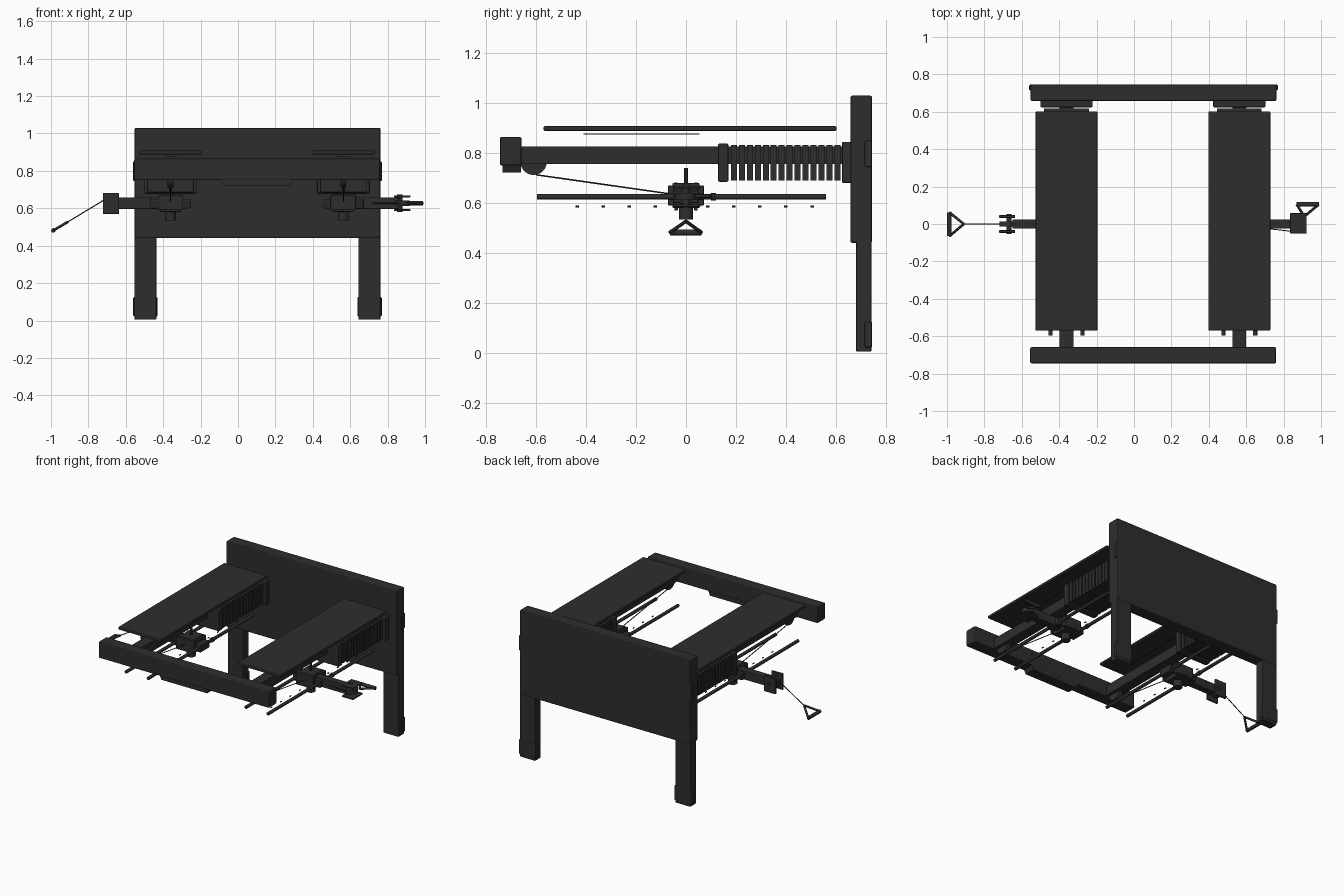
import bpy
import math
from mathutils import Vector

cube = bpy.data.objects.get("Cube")
if cube:
    bpy.data.objects.remove(cube, do_unlink=True)

mat = bpy.data.materials.new("charcoal")
mat.use_nodes = True
COLOUR = (0.027, 0.027, 0.027, 1)
mat.diffuse_color = COLOUR
mat.node_tree.nodes["Principled BSDF"].inputs["Base Color"].default_value = COLOUR


def finish(name, bevel=0.0):
    ob = bpy.context.object
    ob.name = name
    ob.data.materials.append(mat)
    if bevel:
        mod = ob.modifiers.new("Bevel", 'BEVEL')
        mod.width = bevel
        mod.segments = 2
    return ob


def box(name, x, y, z, bevel=0.0):
    """Box from (min, max) pairs on each axis."""
    bpy.ops.mesh.primitive_cube_add(size=1)
    ob = finish(name, bevel)
    for v in ob.data.vertices:
        v.co = [(lo + hi) / 2 + c * (hi - lo) for c, (lo, hi) in zip(v.co, (x, y, z))]
    return ob


def rod(name, a, b, r, sides=12):
    """Cylinder between two points."""
    a, b = Vector(a), Vector(b)
    d = b - a
    bpy.ops.mesh.primitive_cylinder_add(vertices=sides, radius=r, depth=d.length, location=(a + b) / 2)
    ob = finish(name)
    ob.rotation_euler = d.to_track_quat('Z', 'Y').to_euler()
    bpy.ops.object.shade_smooth_by_angle(angle=math.radians(40))
    return ob


def handle(name, apex, end_a, end_b):
    """Triangular pull handle with a thick grip."""
    rod(name + "_strap_a", apex, end_a, 0.007)
    rod(name + "_strap_b", apex, end_b, 0.007)
    rod(name + "_grip", end_a, end_b, 0.012)


MID = 0.104

# Back panel on two legs
box("back_panel", (-0.553, 0.762), (0.658, 0.745), (0.44, 1.03), 0.008)
for side, s in (("right", -1), ("left", 1)):
    def span(inner, outer):
        return sorted((MID + s * inner, MID + s * outer))
    box(side + "_leg", span(0.54, 0.658), (0.68, 0.742), (0.005, 0.5), 0.005)
    box(side + "_foot", span(0.534, 0.665), (0.715, 0.745), (0.022, 0.125), 0.006)
    box(side + "_panel_bracket", span(0.6, 0.665), (0.715, 0.744), (0.745, 0.85), 0.005)

# Front crossbar with hanging display
box("front_bar", (-0.555, 0.76), (-0.745, -0.658), (0.75, 0.865), 0.008)
display = box("display", (-0.09, 0.29), (-0.735, -0.66), (0.722, 0.752))
for v in display.data.vertices:
    if v.co.z < 0.73:
        v.co.x = 0.1 + (v.co.x - 0.1) * 0.93

# Two benches, each with rail, weights and carriage
for side, cx in (("right", -0.361), ("left", 0.563)):
    def wide(h):
        return (cx - h, cx + h)
    box(side + "_bench", wide(0.166), (-0.57, 0.602), (0.888, 0.908), 0.006)
    box(side + "_bench_under_strip", wide(0.04), (-0.41, 0.055), (0.874, 0.878))
    box(side + "_main_rail", wide(0.037), (-0.665, 0.65), (0.757, 0.827))
    box(side + "_wall_mount", wide(0.14), (0.624, 0.665), (0.68, 0.845), 0.006)
    box(side + "_stack_head", wide(0.125), (0.128, 0.17), (0.685, 0.838), 0.006)
    for i in range(14):
        y = 0.18 + i * 0.0318
        box(f"{side}_weight_{i + 1}", wide(0.12), (y, y + 0.024), (0.69, 0.832))
    rod(side + "_front_pulley", (cx - 0.015, -0.61, 0.765), (cx + 0.015, -0.61, 0.765), 0.053, 24)
    rod(side + "_rail_cable", (cx, -0.6, 0.713), (cx, -0.06, 0.636), 0.003, 6)

    # Guide rods and carriage
    for n, off in (("outer", -0.085), ("inner", 0.085)):
        rod(f"{side}_guide_rod_{n}", (cx + off, -0.597, 0.625), (cx + off, 0.56, 0.625), 0.011)
        rod(f"{side}_rod_collar_{n}", (cx + off, 0.1, 0.625), (cx + off, 0.12, 0.625), 0.015)
    for i in range(10):
        y = -0.436 + i * 0.1045
        rod(f"{side}_pin_{i + 1}", (cx, y - 0.007, 0.586), (cx, y + 0.007, 0.586), 0.004, 6)
    s = -1 if cx < 0 else 1
    box(side + "_carriage", wide(0.055), (-0.055, 0.055), (0.58, 0.68), 0.006)
    for k in (-1, 1):
        y = k * 0.06
        box(f"{side}_carriage_plate_{'front' if k < 0 else 'back'}",
            (cx - 0.068, cx + 0.068), (y - 0.012, y + 0.012), (0.59, 0.67), 0.005)
        box(f"{side}_rod_slider_{'a' if k < 0 else 'b'}",
            (cx + k * 0.085 - 0.022, cx + k * 0.085 + 0.022), (-0.05, 0.05), (0.6, 0.65), 0.005)
    rod(side + "_carriage_knob", (cx, 0, 0.535), (cx, 0, 0.585), 0.029, 20)
    rod(side + "_carriage_hook", (cx, 0, 0.68), (cx, 0, 0.74), 0.008, 8)
    tip = -0.65 if s < 0 else 0.86
    box(side + "_arm", sorted((cx + s * 0.04, tip)), (-0.025, 0.025), (0.597, 0.659), 0.004)

# Right arm end: upright cheeks around a pulley
for n, k in (("front", -1), ("back", 1)):
    box("right_cheek_" + n, (-0.722, -0.635), (k * 0.04 - 0.007, k * 0.04 + 0.007), (0.57, 0.682), 0.003)
rod("right_arm_axle", (-0.668, -0.054, 0.626), (-0.668, 0.054, 0.626), 0.014)
rod("right_arm_pulley", (-0.678, -0.014, 0.626), (-0.678, 0.014, 0.626), 0.042, 24)
rod("right_pull_cable", (-0.715, 0, 0.645), (-0.91, 0, 0.527), 0.003, 6)
handle("right_handle", (-0.91, 0, 0.527), (-0.987, -0.065, 0.482), (-0.987, 0.062, 0.482))

# Left arm end: level cheeks around a pulley
for n, z in (("lower", 0.59), ("upper", 0.664)):
    box("left_cheek_" + n, (0.835, 0.922), (-0.05, 0.058), (z - 0.005, z + 0.005), 0.002)
rod("left_arm_axle", (0.865, 0, 0.58), (0.865, 0, 0.674), 0.014)
rod("left_arm_pulley", (0.875, 0, 0.613), (0.875, 0, 0.641), 0.042, 24)
rod("left_pull_cable", (0.72, -0.025, 0.627), (0.865, -0.042, 0.627), 0.003, 6)
handle("left_handle", (0.91, 0.04, 0.627), (0.87, 0.105, 0.627), (0.988, 0.105, 0.627))
